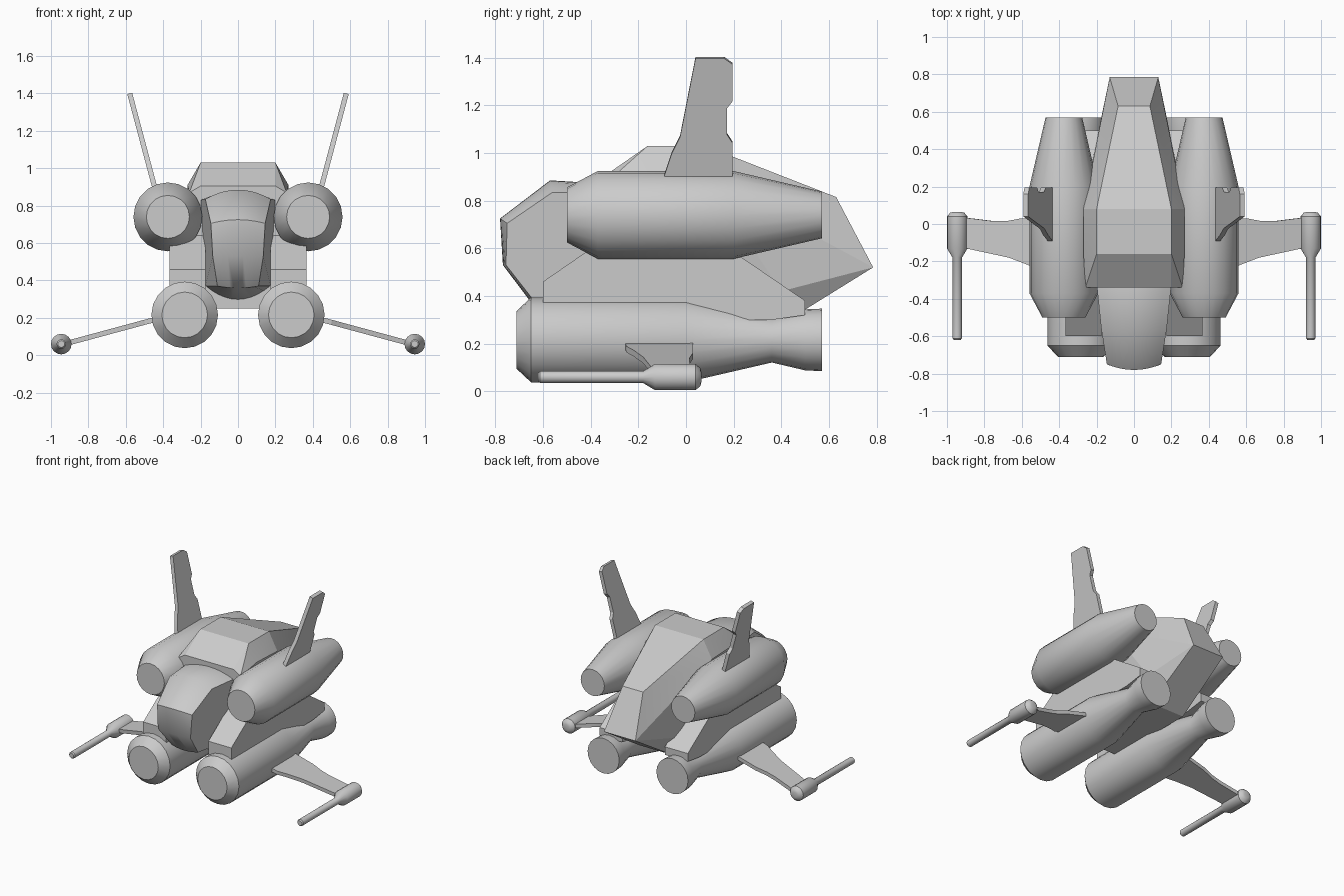
import bpy, bmesh, math
from mathutils import Vector

cube = bpy.data.objects.get("Cube")
if cube:
    bpy.data.objects.remove(cube, do_unlink=True)

grey = bpy.data.materials.new("plain_grey")
grey.use_nodes = True
colour = (0.6, 0.6, 0.6, 1)
grey.diffuse_color = colour
grey.node_tree.nodes["Principled BSDF"].inputs["Base Color"].default_value = colour


def finish(name, bm, mirror=True, angle=38):
    bmesh.ops.recalc_face_normals(bm, faces=bm.faces)
    mesh = bpy.data.meshes.new(name)
    bm.to_mesh(mesh)
    bm.free()
    mesh.materials.append(grey)
    mesh.shade_smooth()
    mesh.set_sharp_from_angle(angle=math.radians(angle))
    ob = bpy.data.objects.new(name, mesh)
    bpy.context.collection.objects.link(ob)
    if mirror:
        ob.modifiers.new("Mirror", 'MIRROR').use_clip = False
    return ob


def lathe(name, x, z, profile, sides=20):
    """Turned body along y from (y, radius) pairs."""
    bm = bmesh.new()
    rings = []
    for y, r in profile:
        angles = [math.tau * i / sides for i in range(sides)]
        rings.append([bm.verts.new((x + r * math.cos(a), y, z + r * math.sin(a)))
                      for a in angles])
    for a, b in zip(rings, rings[1:]):
        for i in range(sides):
            j = (i + 1) % sides
            bm.faces.new((a[i], a[j], b[j], b[i]))
    bm.faces.new(rings[0])
    bm.faces.new(rings[-1])
    return finish(name, bm)


def slab(name, points, offset):
    """Flat outline given thickness along the offset vector."""
    bm = bmesh.new()
    half = Vector(offset) / 2
    low = [bm.verts.new(Vector(p) - half) for p in points]
    high = [bm.verts.new(Vector(p) + half) for p in points]
    bm.faces.new(low)
    bm.faces.new(high)
    for i in range(len(points)):
        j = (i + 1) % len(points)
        bm.faces.new((low[i], low[j], high[j], high[i]))
    return finish(name, bm, angle=20)


# Faceted main hull
hull_half = [
    (.20, -.34, .905), (.26, -.34, .87), (.20, -.34, .42), (.14, -.34, .25),
    (.20, -.16, 1.03), (.27, -.16, .91), (.20, .08, 1.03), (.27, .08, .90),
    (.085, .63, .815), (.13, .785, .52), (.21, .40, .42), (.14, .35, .25),
]
bm = bmesh.new()
for x, y, z in hull_half:
    bm.verts.new((x, y, z))
    bm.verts.new((-x, y, z))
bmesh.ops.convex_hull(bm, input=bm.verts[:])
bmesh.ops.dissolve_limit(bm, angle_limit=math.radians(2), verts=bm.verts[:], edges=bm.edges[:])
finish("main_hull", bm, mirror=False, angle=10)

# Cockpit: bulged strip between two flat cheeks
cheek = [(.20, -.32, .83), (.175, -.56, .835), (.145, -.75, .705),
         (.135, -.755, .53), (.11, -.63, .37), (.175, -.32, .37)]
crown = [(-.32, .87), (-.57, .885), (-.78, .725), (-.768, .53), (-.64, .36), (-.32, .295)]
bm = bmesh.new()
steps = 10
rows = []
for k in range(steps + 1):
    t = 2 * k / steps - 1
    bulge = 1 - t * t
    rows.append([bm.verts.new((w * t, y + (cy - y) * bulge, z + (cz - z) * bulge))
                 for (w, y, z), (cy, cz) in zip(cheek, crown)])
for a, b in zip(rows, rows[1:]):
    for i in range(len(cheek)):
        j = (i + 1) % len(cheek)
        bm.faces.new((a[i], a[j], b[j], b[i]))
bm.faces.new(rows[0])
bm.faces.new(rows[-1])
finish("cockpit", bm, mirror=False, angle=42)

# Engines
lathe("upper_engine", .375, .74, [(-.50, .115), (-.37, .184), (.20, .184), (.57, .098)])
lathe("lower_engine", .285, .216, [(-.71, .122), (-.65, .178), (0, .178), (.36, .095),
                                   (.50, .128), (.57, .131)])

# Pylons joining upper and lower engines
side = [(-.60, .30), (-.60, .46), (-.31, .66), (.09, .66), (.50, .38), (.50, .32), (.36, .30)]
slab("engine_pylon", [(.27, y, z) for y, z in side], (.19, 0, 0))

# Canted tail fins
fin = [(-.10, .86), (-.09, .91), (-.06, 1.0), (-.025, 1.07), (.04, 1.40), (.16, 1.40),
       (.195, 1.375), (.195, 1.22), (.172, 1.19), (.172, 1.08), (.195, 1.045), (.195, .86)]
slab("tail_fin", [(.446 + (z - .9) * .266, y, z) for y, z in fin], (.026, 0, -.007))

# Drooping wings
wing = [(.40, -.26), (.50, -.25), (.556, -.222), (.60, -.205), (.665, -.18), (.92, -.125),
        (.92, .035), (.87, .03), (.75, .015), (.68, .015), (.60, .03), (.40, .03)]
slab("wing", [(x, y, .187 - (x - .46) * .27) for x, y in wing], (.007, 0, .026))

# Wing-tip cannons
lathe("wing_cannon", .945, .06, [(-.62, .018), (-.612, .025), (-.18, .025), (-.13, .055),
                                 (.04, .055), (.06, .038), (.065, .02)], sides=16)
